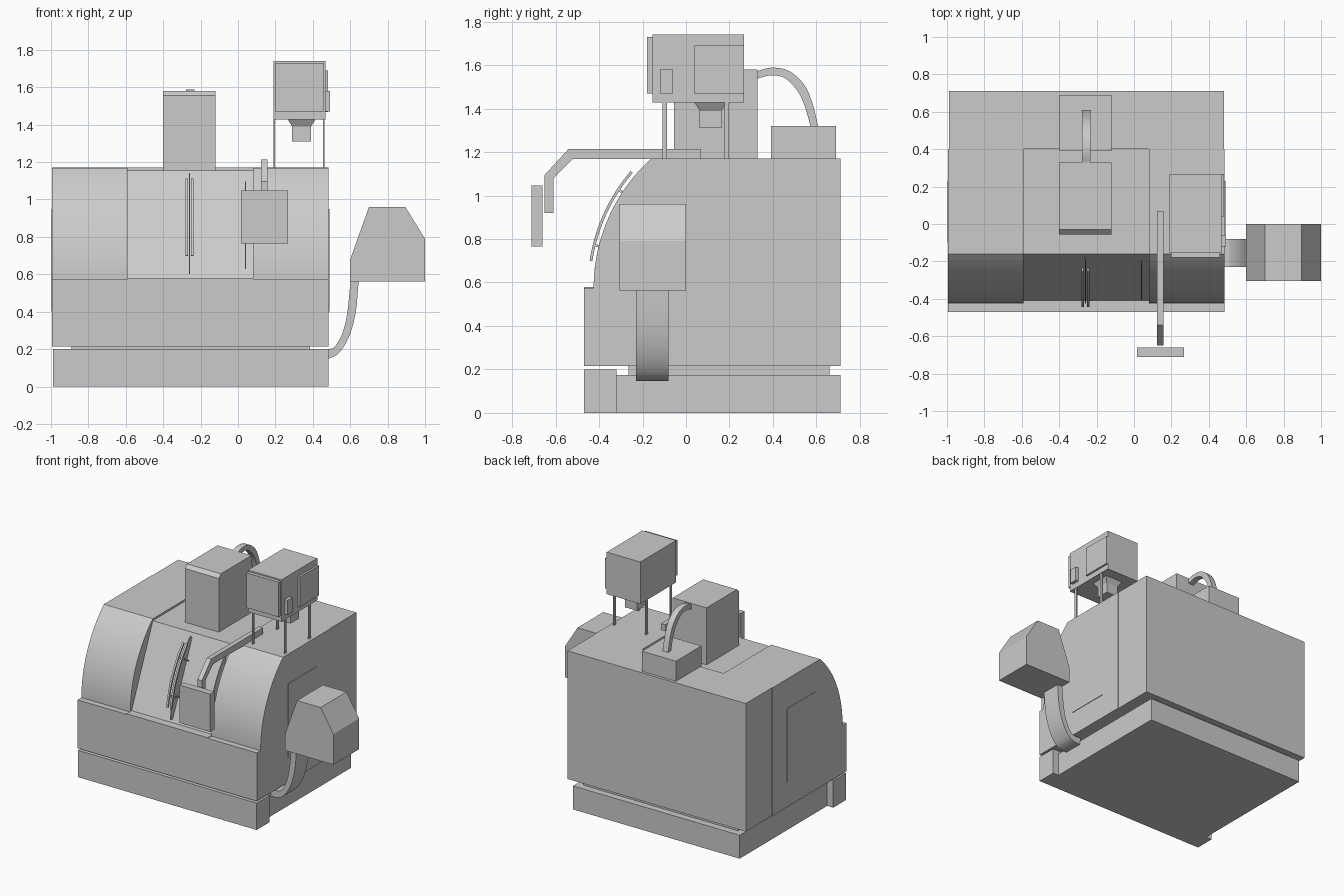
import bpy, bmesh
from math import sin, cos, radians

cube = bpy.data.objects.get("Cube")
if cube:
    bpy.data.objects.remove(cube, do_unlink=True)

GREY = (0.6, 0.6, 0.6, 1)
mat = bpy.data.materials.new("light grey")
mat.use_nodes = True
mat.diffuse_color = GREY
mat.node_tree.nodes["Principled BSDF"].inputs["Base Color"].default_value = GREY


def finish(name, bm, smooth=False):
    bmesh.ops.recalc_face_normals(bm, faces=bm.faces)
    mesh = bpy.data.meshes.new(name)
    bm.to_mesh(mesh)
    bm.free()
    mesh.materials.append(mat)
    obj = bpy.data.objects.new(name, mesh)
    bpy.context.collection.objects.link(obj)
    if smooth:
        bpy.ops.object.select_all(action='DESELECT')
        obj.select_set(True)
        bpy.context.view_layer.objects.active = obj
        bpy.ops.object.shade_smooth_by_angle(angle=radians(25))
    return obj


def prism(name, axis, pts, lo, hi, smooth=False):
    """Extrude a (y, z) profile along x, or an (x, z) profile along y."""
    bm = bmesh.new()
    place = (lambda p, d: (d, *p)) if axis == 'x' else (lambda p, d: (p[0], d, p[1]))
    face = bm.faces.new([bm.verts.new(place(p, lo)) for p in pts])
    new = bmesh.ops.extrude_face_region(bm, geom=[face])["geom"]
    shift = (hi - lo, 0, 0) if axis == 'x' else (0, hi - lo, 0)
    bmesh.ops.translate(bm, vec=shift, verts=[g for g in new if isinstance(g, bmesh.types.BMVert)])
    return finish(name, bm, smooth)


def box(name, x, y, z):
    return prism(name, 'x', [(y[0], z[0]), (y[1], z[0]), (y[1], z[1]), (y[0], z[1])], *x)


def smooth_path(pts, steps=5):
    """Catmull-Rom interpolation through a few points."""
    ext = [pts[0]] + pts + [pts[-1]]
    out = []
    for a, b, c, d in zip(ext, ext[1:], ext[2:], ext[3:]):
        for i in range(steps):
            t = i / steps
            out.append(tuple(
                (2*q + (r - p)*t + (2*p - 5*q + 4*r - s)*t*t + (3*q - p - 3*r + s)*t**3) / 2
                for p, q, r, s in zip(a, b, c, d)))
    return out + [pts[-1]]


def arc(radius, start, end, steps=20):
    """Points on the curved front, angles measured up from horizontal."""
    angles = [radians(start + (end - start) * i / steps) for i in range(steps + 1)]
    return [(0.375 - radius * cos(a), 0.575 + radius * sin(a)) for a in angles]


# Base
box("base_front", (-0.99, 0.483), (-0.47, -0.32), (0, 0.2))
box("base_rear", (-0.94, 0.435), (-0.32, 0.71), (0, 0.175))
box("base_riser", (-0.89, 0.385), (-0.265, 0.66), (0.17, 0.22))

# Housing: curved sides, recessed flat door section between, rear block
BACK, LOW, TOP = 0.4, 0.215, 1.17
side = [(-0.47, LOW), (-0.47, 0.575)] + arc(0.8, 0, 48) + [(BACK, TOP), (BACK, LOW)]
prism("housing_right", 'x', side, -0.994, -0.59, True)
prism("housing_left", 'x', side, 0.08, 0.484, True)
prism("housing_door", 'x', [(-0.47, LOW), (-0.47, 0.58), (-0.41, 0.58), (-0.16, 1.155),
                            (BACK, 1.155), (BACK, LOW)], -0.59, 0.08)
box("housing_rear", (-0.99, 0.48), (BACK, 0.71), (LOW, TOP))
for name, x in (("right", (-0.998, -0.99)), ("left", (0.48, 0.488))):
    box("side_panel_" + name, x, (-0.1, 0.23), (0.4, 0.95))

# Door ribs and the pair of curved handles
for name, x, r, a, b in (("centre", -0.26, 0.8, 2, 45), ("side", 0.04, 0.78, 4, 42)):
    prism("door_rib_" + name, 'x', arc(r, a, b) + arc(0.7, b, a, 1), x - 0.003, x + 0.003, True)
for name, x in (("right", -0.275), ("left", -0.245)):
    prism("door_handle_" + name, 'x', arc(0.828, 8.7, 40.5) + arc(0.815, 40.5, 8.7),
          x - 0.007, x + 0.007, True)
    for level, a in (("lower", 13.5), ("upper", 33)):
        prism("handle_post_%s_%s" % (level, name), 'x',
              arc(0.82, a, a + 0.8, 1) + arc(0.72, a + 0.8, a, 1), x - 0.005, x + 0.005)

# Spindle column with bevelled front edge, rear box and the hose between
prism("column", 'x', [(-0.055, 1.15), (-0.055, 1.555), (-0.03, 1.58), (0.33, 1.58), (0.33, 1.15)],
      -0.4, -0.12)
box("rear_box", (-0.4, -0.12), (0.39, 0.69), (1.165, 1.32))
outer = [(0.32, 1.57), (0.39, 1.588), (0.47, 1.575), (0.54, 1.515), (0.58, 1.43), (0.61, 1.31)]
inner = [(0.32, 1.535), (0.39, 1.553), (0.455, 1.54), (0.51, 1.485), (0.545, 1.415), (0.575, 1.31)]
prism("hose", 'x', smooth_path(outer) + smooth_path(inner)[::-1], -0.277, -0.232, True)

# Raised unit on four thin legs
box("unit_body", (0.19, 0.467), (-0.155, 0.267), (1.427, 1.74))
box("unit_front_plate", (0.198, 0.46), (-0.18, -0.155), (1.47, 1.73))
box("unit_side_plate", (0.465, 0.482), (0.04, 0.267), (1.467, 1.69))
box("unit_switch", (0.465, 0.492), (-0.12, -0.06), (1.47, 1.58))
for i, x in enumerate((0.195, 0.458)):
    for j, y in enumerate((-0.098, 0.187)):
        box("unit_leg_%d%d" % (i, j), (x - 0.004, x + 0.004), (y - 0.011, y + 0.011), (1.165, 1.43))
bm = bmesh.new()
rings = []
for z, w in ((1.43, 0.075), (1.39, 0.05)):
    rings.append([bm.verts.new((0.34 + sx * w, 0.113 + sy * w, z))
                  for sx, sy in ((-1, -1), (1, -1), (1, 1), (-1, 1))])
for ring in rings:
    bm.faces.new(ring)
for k in range(4):
    n = (k + 1) % 4
    bm.faces.new((rings[0][k], rings[0][n], rings[1][n], rings[1][k]))
finish("unit_funnel", bm)
box("unit_outlet", (0.29, 0.39), (0.063, 0.163), (1.31, 1.39))

# Control panel on its bent arm
prism("panel_arm", 'x', [(0.07, 1.168), (0.07, 1.215), (-0.54, 1.215), (-0.65, 1.095), (-0.65, 0.92),
                         (-0.61, 0.92), (-0.61, 1.08), (-0.52, 1.168)], 0.122, 0.158)
box("control_panel", (0.015, 0.267), (-0.71, -0.66), (0.765, 1.047))

# Chip conveyor: curved chute and angled hood
outer = [(0.43, 0.148), (0.485, 0.15), (0.54, 0.18), (0.595, 0.27), (0.63, 0.4), (0.645, 0.57)]
inner = [(0.43, 0.2), (0.485, 0.2), (0.52, 0.217), (0.56, 0.29), (0.585, 0.4), (0.602, 0.57)]
prism("chute", 'y', smooth_path(outer) + smooth_path(inner)[::-1], -0.23, -0.08, True)
prism("conveyor_hood", 'y', [(0.6, 0.562), (0.6, 0.68), (0.7, 0.96), (0.895, 0.96), (1, 0.79), (1, 0.562)],
      -0.305, 0)
